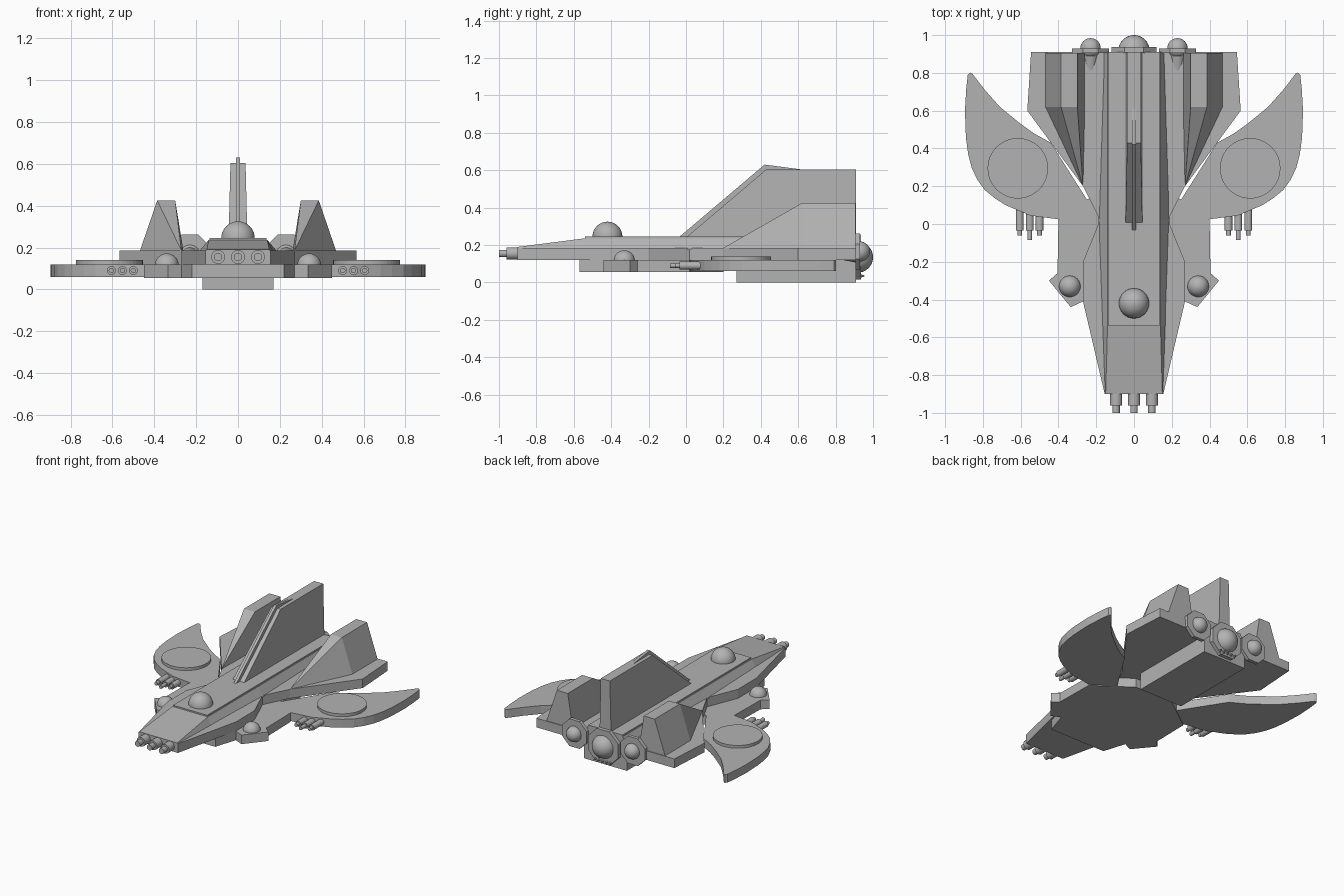
import bpy, bmesh, math
from mathutils import Matrix, Vector

if "Cube" in bpy.data.objects:
    bpy.data.objects.remove(bpy.data.objects["Cube"], do_unlink=True)

grey = bpy.data.materials.new("hull_grey")
grey.use_nodes = True
colour = (0.45, 0.45, 0.45, 1)
grey.diffuse_color = colour
grey.node_tree.nodes["Principled BSDF"].inputs["Base Color"].default_value = colour


def finish(name, bm, smooth=False):
    bmesh.ops.recalc_face_normals(bm, faces=bm.faces)
    mesh = bpy.data.meshes.new(name)
    bm.to_mesh(mesh)
    bm.free()
    mesh.materials.append(grey)
    if smooth:
        for p in mesh.polygons:
            p.use_smooth = True
        mesh.set_sharp_from_angle(angle=math.radians(35))
    obj = bpy.data.objects.new(name, mesh)
    bpy.context.collection.objects.link(obj)
    return obj


def loft(name, rings):
    """Skin a closed solid through rings of equal point count."""
    bm = bmesh.new()
    loops = [[bm.verts.new(p) for p in ring] for ring in rings]
    n = len(loops[0])
    for a, b in zip(loops, loops[1:]):
        for i in range(n):
            j = (i + 1) % n
            bm.faces.new((a[i], a[j], b[j], b[i]))
    bm.faces.new(loops[0])
    bm.faces.new(loops[-1])
    bmesh.ops.remove_doubles(bm, verts=bm.verts, dist=1e-5)
    return finish(name, bm)


def slab(name, outline, z0, z1):
    """Vertical prism from a plan outline."""
    return loft(name, [[(x, y, z) for x, y in outline] for z in (z0, z1)])


def both(half):
    """Complete a plan outline given for +x from front to back."""
    return half + [(-x, y) for x, y in reversed(half)]


def tube(name, x, z, y0, y1, r0, r1=None, sides=24, smooth=True):
    """Round part along y."""
    bm = bmesh.new()
    m = Matrix.Translation((x, (y0 + y1) / 2, z)) @ Matrix.Rotation(-math.pi / 2, 4, "X")
    m = m @ Matrix.Rotation(math.pi / sides, 4, "Z")
    bmesh.ops.create_cone(bm, cap_ends=True, segments=sides, radius1=r0,
                          radius2=r0 if r1 is None else r1, depth=y1 - y0, matrix=m)
    return finish(name, bm, smooth)


def ball(name, centre, r):
    bm = bmesh.new()
    bmesh.ops.create_uvsphere(bm, u_segments=32, v_segments=16, radius=r,
                              matrix=Matrix.Translation(Vector(centre)))
    return finish(name, bm, True)


def gun(name, x, z, back, step, tip, r):
    tube(name + "_sleeve", x, z, step, back, r)
    tube(name + "_barrel", x, z, tip, step + 0.01, r * 0.6)


# Main hull, lower plate and keel
slab("hull_deck", both([(0.155, -0.9), (0.27, -0.41), (0.27, -0.2), (0.18, 0.02),
                        (0.27, 0.2), (0.565, 0.6), (0.545, 0.91)]), 0.12, 0.185)
slab("lower_plate", both([(0.22, -0.57), (0.27, -0.41), (0.335, -0.44), (0.45, -0.3),
                          (0.405, -0.26), (0.4, 0.02), (0.15, 0.2)]), 0.055, 0.12)
slab("keel", both([(0.17, 0.27), (0.17, 0.91)]), 0, 0.125)

# Raised spine with its cap plate
spine = [(-0.9, 0.155, 0.15, 0.19), (-0.54, 0.168, 0.14, 0.236),
         (0.02, 0.188, 0.14, 0.236), (0.91, 0.16, 0.14, 0.236)]
loft("spine", [[(-b, y, 0.18), (b, y, 0.18), (t, y, z), (-t, y, z)] for y, b, t, z in spine])
slab("spine_cap", both([(0.135, -0.54), (0.135, 0.91)]), 0.23, 0.246)
ball("command_dome", (0, -0.42, 0.245), 0.08)

# Tail fin with a thin leading blade
fin = [(0, 0.24, 0.045), (0.43, 0.605, 0.036), (0.91, 0.605, 0.036), (0.91, 0.24, 0.045)]
loft("tail_fin", [[(s * w, y, z) for y, z, w in fin] for s in (-1, 1)])
blade = [(-0.04, 0.24), (0.42, 0.63), (0.62, 0.604), (0.62, 0.24)]
loft("tail_fin_blade", [[(x, y, z) for y, z in blade] for x in (-0.01, 0.01)])

# Nose guns
for i in (-1, 0, 1):
    gun("nose_gun", i * 0.095, 0.155, -0.89, -0.96, -1.0, 0.033)

wing = [(0.18, 0.02), (0.4, 0.025), (0.55, 0.045), (0.68, 0.1), (0.735, 0.135), (0.79, 0.18),
        (0.83, 0.235), (0.86, 0.3), (0.878, 0.37), (0.89, 0.46), (0.895, 0.6), (0.888, 0.72),
        (0.88, 0.79), (0.868, 0.802), (0.855, 0.795), (0.79, 0.71), (0.71, 0.62),
        (0.6, 0.53), (0.53, 0.48), (0.44, 0.43)]

for side, s in (("left", 1), ("right", -1)):
    # Crescent wing, turntable disc and gun cluster
    slab(side + "_wing", [(s * x, y) for x, y in wing], 0.06, 0.12)
    disc = [(s * 0.615 + 0.16 * math.cos(a * math.pi / 24),
             0.295 + 0.16 * math.sin(a * math.pi / 24)) for a in range(48)]
    slab(side + "_wing_disc", disc, 0.115, 0.14)
    for x, tip in ((0.5, -0.06), (0.552, -0.085), (0.605, -0.06)):
        gun(side + "_wing_gun", s * x, 0.09, 0.1, -0.035, tip, 0.021)
    ball(side + "_side_dome", (s * 0.34, -0.33, 0.115), 0.057)

    # Faceted upper fin running forward to a point
    rings = [[(s * 0.27, 0.2, 0.185)] * 4]
    for y in (0.62, 0.905):
        rings.append([(s * x, y, z) for x, z in
                      ((0.47, 0.18), (0.386, 0.425), (0.3, 0.425), (0.26, 0.18))])
    loft(side + "_fin", rings)

    # Small engine
    tube(side + "_engine_cone", s * 0.23, 0.155, 0.68, 0.915, 0.005, 0.05)
    tube(side + "_engine_plate", s * 0.23, 0.165, 0.905, 0.93, 0.105, sides=8, smooth=False)
    ball(side + "_engine_dome", (s * 0.23, 0.93, 0.165), 0.054)

# Main engine with a row of small teeth
tube("main_engine_plate", 0, 0.135, 0.905, 0.936, 0.13, sides=8, smooth=False)
ball("main_engine_dome", (0, 0.917, 0.135), 0.083)
for i in range(-2, 3):
    tube("engine_tooth", i * 0.03, 0.035, 0.93, 0.955, 0.011, 0.003, sides=8)
